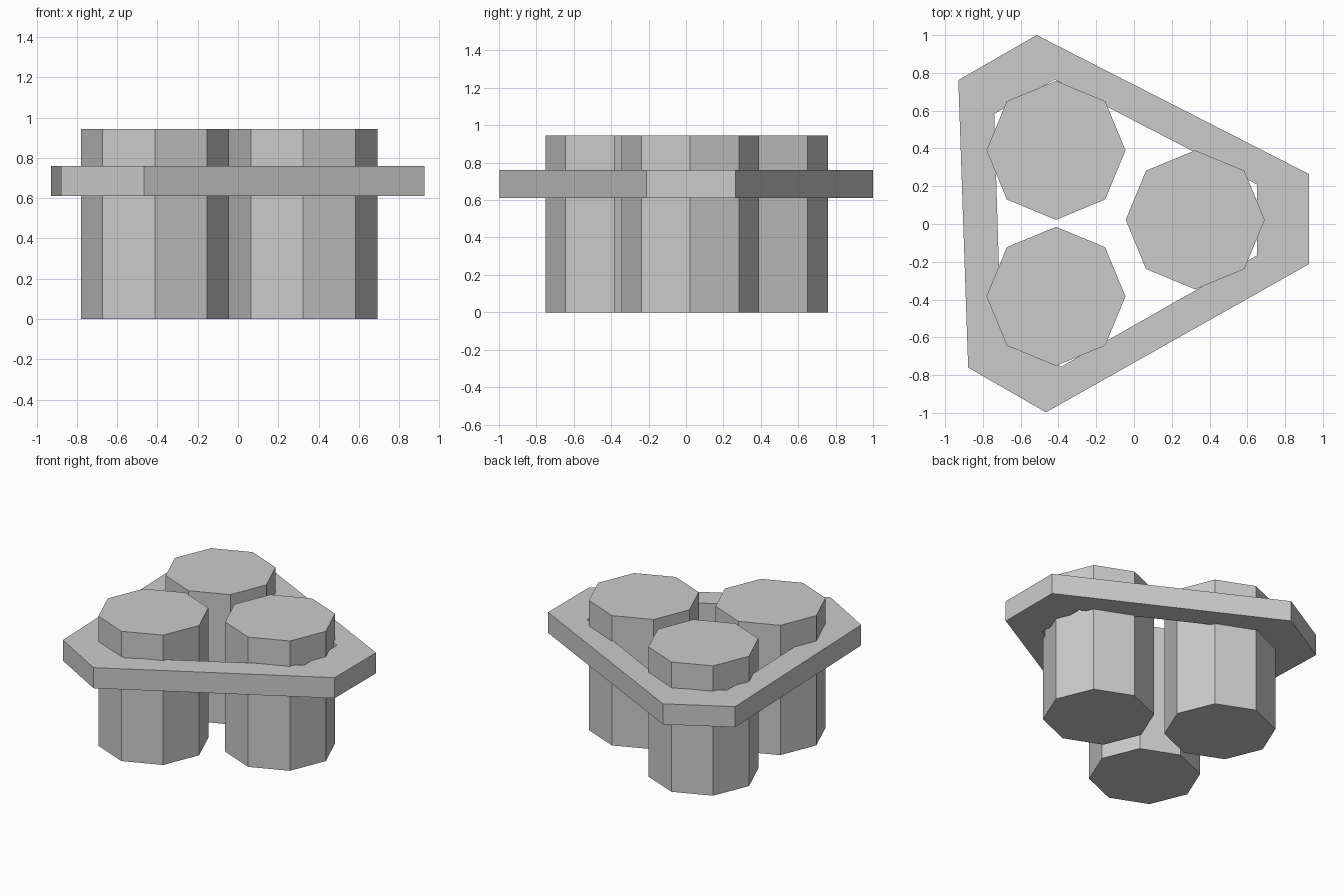
import bpy, bmesh
from math import cos, sin, pi

if "Cube" in bpy.data.objects:
    bpy.data.objects.remove(bpy.data.objects["Cube"])


def make_object(name, bm):
    bmesh.ops.recalc_face_normals(bm, faces=bm.faces)
    mesh = bpy.data.meshes.new(name)
    bm.to_mesh(mesh)
    bm.free()
    obj = bpy.data.objects.new(name, mesh)
    bpy.context.collection.objects.link(obj)
    return obj


def octagonal_post(name, cx, cy, r=0.368, height=0.945):
    bm = bmesh.new()
    base = [bm.verts.new((cx + r * cos(i * pi / 4), cy + r * sin(i * pi / 4), 0)) for i in range(8)]
    top = [bm.verts.new((v.co.x, v.co.y, height)) for v in base]
    bm.faces.new(base)
    bm.faces.new(top)
    for i in range(8):
        j = (i + 1) % 8
        bm.faces.new((base[i], base[j], top[j], top[i]))
    return make_object(name, bm)


def band(name, outer, inner, z0, z1):
    bm = bmesh.new()
    # Four loops around the rectangular cross-section
    loops = [[bm.verts.new((x, y, z)) for x, y in pts]
             for pts, z in ((outer, z0), (outer, z1), (inner, z1), (inner, z0))]
    n = len(outer)
    for k in range(4):
        a, b = loops[k], loops[(k + 1) % 4]
        for i in range(n):
            j = (i + 1) % n
            bm.faces.new((a[i], a[j], b[j], b[i]))
    return make_object(name, bm)


# Three upright posts
octagonal_post("post_back_left", -0.413, 0.39)
octagonal_post("post_front_left", -0.413, -0.383)
octagonal_post("post_right", 0.324, 0.022)

# Six-sided band holding the posts together
outer = [(-0.93, 0.762), (-0.515, 1.0), (0.927, 0.264), (0.927, -0.212), (-0.466, -0.997), (-0.878, -0.76)]
inner = [(-0.74, 0.583), (-0.42, 0.765), (0.65, 0.21), (0.65, -0.167), (-0.385, -0.755), (-0.705, -0.57)]
band("binding_band", outer, inner, 0.61, 0.76)
